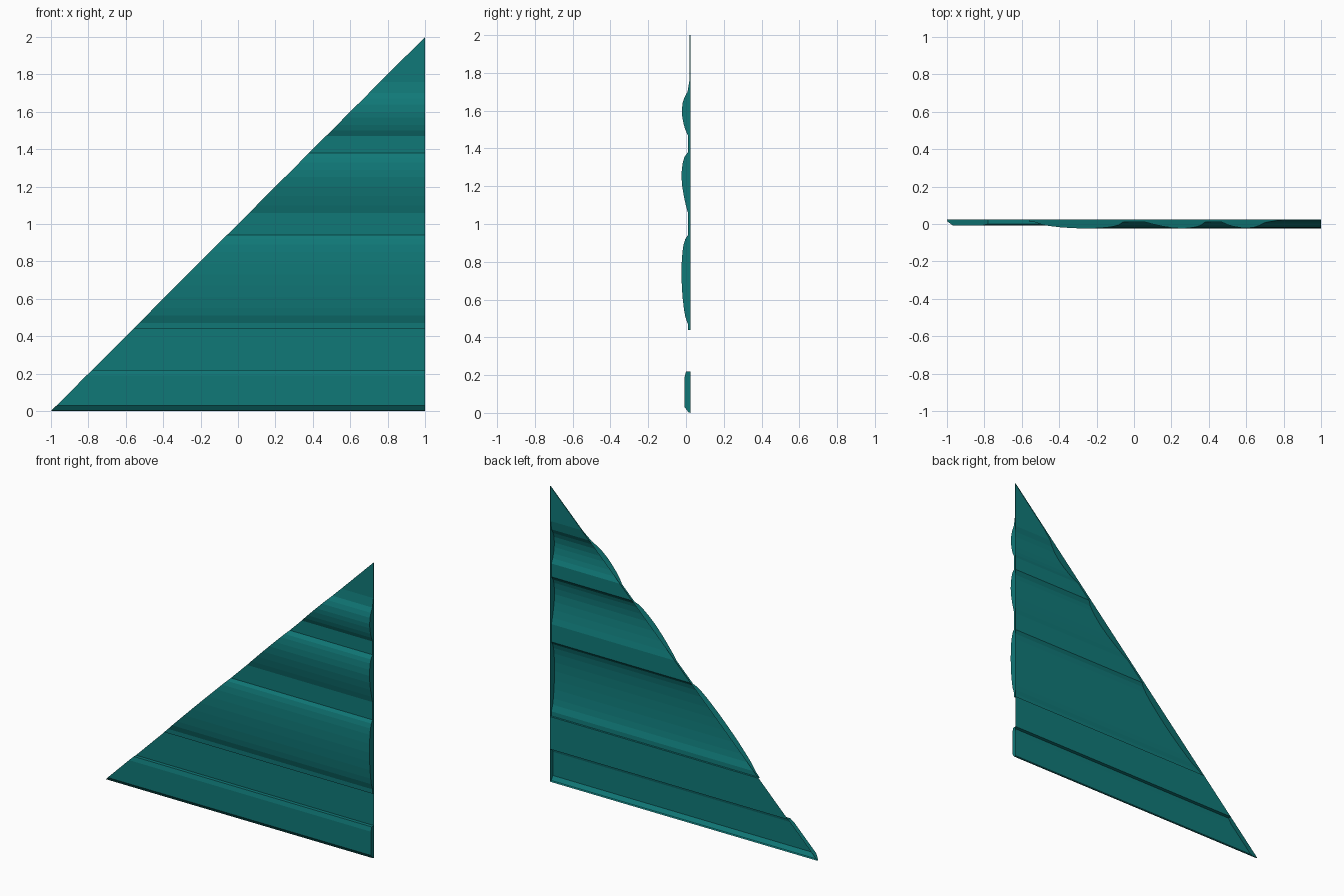
import bpy, bmesh

if "Cube" in bpy.data.objects:
    bpy.data.objects.remove(bpy.data.objects["Cube"])

BACK = 0.024          # plane of the open back
# moulding profile (z, y), bottom to top
PROFILE = [
    (0.00, BACK), (0.004, 0.012), (0.03, -0.007), (0.19, -0.007), (0.22, 0.0),
    (0.22, BACK), (0.44, BACK),                       # recessed flat band
    (0.44, 0.011), (0.47, 0.010), (0.51, -0.004), (0.55, -0.011), (0.61, -0.018),
    (0.67, -0.022), (0.73, -0.024), (0.79, -0.023), (0.85, -0.019), (0.89, -0.013),
    (0.92, -0.004), (0.94, 0.010),                    # large swell
    (1.06, 0.010), (1.10, -0.001), (1.15, -0.012), (1.20, -0.020), (1.25, -0.024),
    (1.29, -0.022), (1.33, -0.016), (1.355, -0.008), (1.38, 0.010),   # middle swell
    (1.47, 0.010), (1.50, -0.004), (1.53, -0.013), (1.57, -0.020), (1.60, -0.022),
    (1.64, -0.018), (1.67, -0.008), (1.70, 0.008), (1.76, 0.018),     # small swell
    (2.00, 0.019),
]

teal = bpy.data.materials.new("teal")
teal.diffuse_color = (0.0052, 0.19, 0.187, 1)
teal.use_nodes = True
teal.node_tree.nodes["Principled BSDF"].inputs["Base Color"].default_value = teal.diffuse_color

bm = bmesh.new()


def face(points):
    bm.faces.new([bm.verts.new(p) for p in points])


for (z0, y0), (z1, y1) in zip(PROFILE, PROFILE[1:]):
    # front strip, mitred along the diagonal x = z - 1
    strip = [(z0 - 1, y0, z0), (1, y0, z0), (1, y1, z1), (z1 - 1, y1, z1)]
    face(strip[:3] if z1 >= 2 else strip)
    # end walls on the upright side and on the mitre, back to the rear plane
    if z1 > z0 and min(y0, y1) < BACK:
        right = [(1, y0, z0), (1, BACK, z0), (1, BACK, z1), (1, y1, z1)]
        left = [(z0 - 1, BACK, z0), (z0 - 1, y0, z0), (z1 - 1, y1, z1), (z1 - 1, BACK, z1)]
        if y0 == BACK:
            right.pop(1)
            left.pop(0)
        face(right)
        face(left)

# weld the strips and walls into one sheet
bmesh.ops.remove_doubles(bm, verts=bm.verts[:], dist=1e-5)
mesh = bpy.data.meshes.new("moulded_corner_panel")
bm.to_mesh(mesh)
bm.free()
mesh.materials.append(teal)
panel = bpy.data.objects.new("moulded_corner_panel", mesh)
bpy.context.collection.objects.link(panel)
